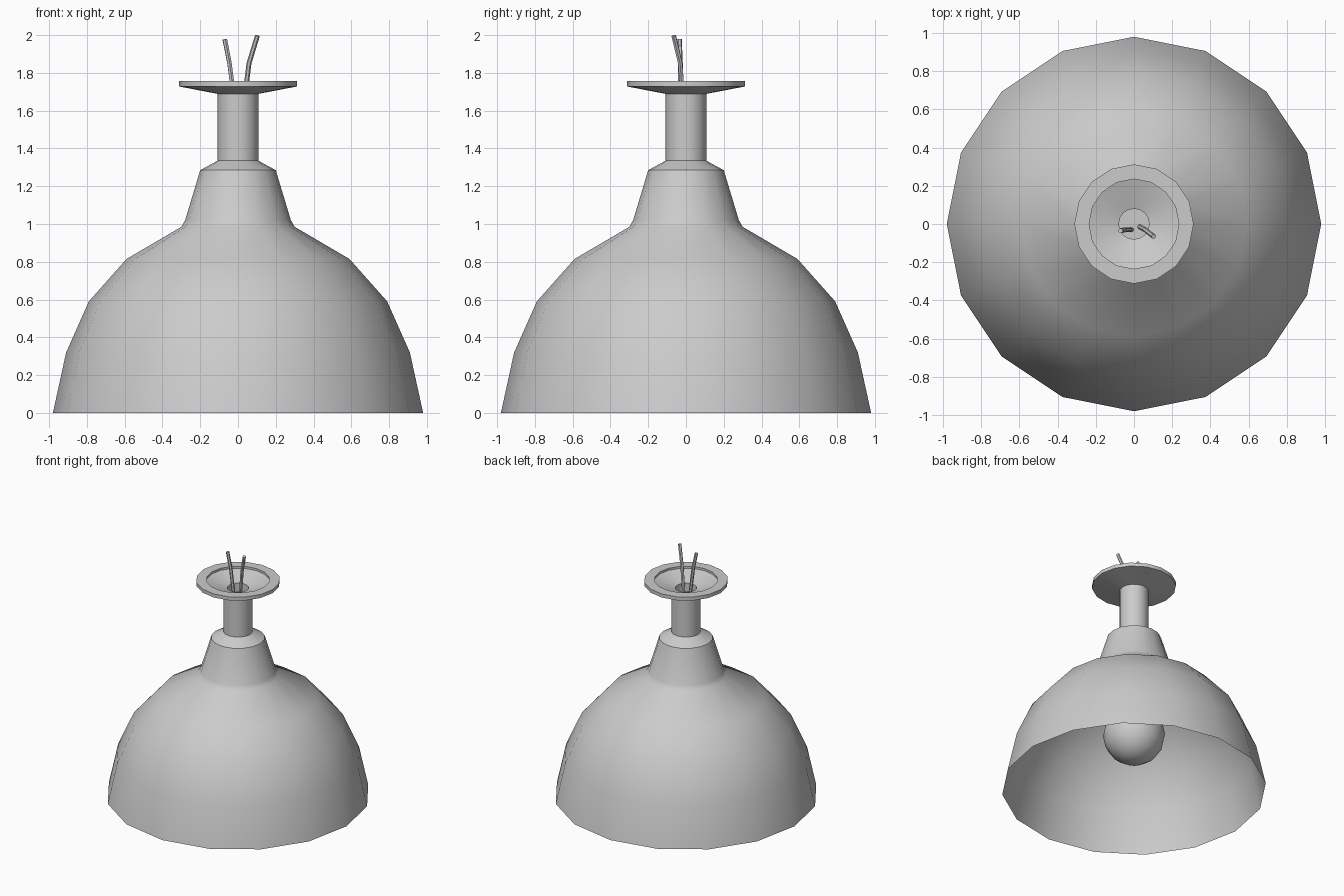
import bpy, bmesh, math
from mathutils import Vector

old = bpy.data.objects.get("Cube")
if old:
    bpy.data.objects.remove(old, do_unlink=True)

grey = bpy.data.materials.new("plain grey")
grey.use_nodes = True
GREY = (0.6, 0.6, 0.6, 1)
grey.diffuse_color = GREY
grey.node_tree.nodes["Principled BSDF"].inputs["Base Color"].default_value = GREY


def finish(name, bm, angle=30):
    mesh = bpy.data.meshes.new(name)
    bm.to_mesh(mesh)
    bm.free()
    mesh.materials.append(grey)
    obj = bpy.data.objects.new(name, mesh)
    bpy.context.collection.objects.link(obj)
    bpy.ops.object.select_all(action='DESELECT')
    obj.select_set(True)
    bpy.context.view_layer.objects.active = obj
    bpy.ops.object.shade_smooth_by_angle(angle=math.radians(angle))
    return obj


def lathe(name, profile, sides=16, angle=30):
    """Revolve (radius, height) points, listed bottom to top on the outside."""
    bm = bmesh.new()
    rings = []
    for r, z in profile:
        if r == 0:
            rings.append([bm.verts.new((0, 0, z))] * sides)
        else:
            rings.append([bm.verts.new((r * math.cos(a), r * math.sin(a), z))
                          for a in (math.tau * i / sides for i in range(sides))])
    for low, high in zip(rings, rings[1:]):
        for i in range(sides):
            j = (i + 1) % sides
            corners = [low[i], low[j], high[j], high[i]]
            bm.faces.new(list(dict.fromkeys(corners)))
    return finish(name, bm, angle)


def wire(name, points, radius=0.013, sides=6):
    """Sweep a small ring along a bent path and cap the ends."""
    bm = bmesh.new()
    pts = [Vector(p) for p in points]
    rings = []
    for k, p in enumerate(pts):
        along = pts[min(k + 1, len(pts) - 1)] - pts[max(k - 1, 0)]
        turn = along.to_track_quat('Z', 'Y')
        rings.append([bm.verts.new(p + turn @ Vector((radius * math.cos(a), radius * math.sin(a), 0)))
                      for a in (math.tau * i / sides for i in range(sides))])
    for low, high in zip(rings, rings[1:]):
        for i in range(sides):
            j = (i + 1) % sides
            bm.faces.new((low[i], low[j], high[j], high[i]))
    bm.faces.new(rings[0][::-1])
    bm.faces.new(rings[-1])
    return finish(name, bm)


# Open dome shade flaring out of the conical collar
lathe("shade", [(0.98, 0), (0.91, 0.32), (0.79, 0.59), (0.59, 0.815), (0.30, 0.985),
                (0.28, 1.02), (0.20, 1.285), (0.108, 1.335)], angle=40)

# Stem
lathe("stem", [(0.108, 1.335), (0.108, 1.69)])

# Ceiling plate with a dished top and a recessed wire hole
lathe("ceiling_plate", [(0.108, 1.689), (0.312, 1.728), (0.312, 1.757), (0.235, 1.757),
                        (0.235, 1.74), (0.08, 1.69), (0.08, 1.62), (0, 1.62)])

# Bulb: round globe with a neck reaching up into the collar
globe = [(0.23 * math.sin(t), 0.46 - 0.23 * math.cos(t))
         for t in (math.radians(22.5 * i) for i in range(7))]
globe[0] = (0, globe[0][1])
lathe("bulb", globe + [(0.12, 0.72), (0.11, 1.0), (0, 1.0)], angle=40)

# Two loose supply wires
wire("left_wire", [(0.03, -0.015, 1.62), (0.058, -0.03, 1.85), (0.103, -0.065, 1.997)])
wire("right_wire", [(-0.015, -0.03, 1.62), (-0.045, -0.03, 1.85), (-0.07, -0.035, 1.978)])
